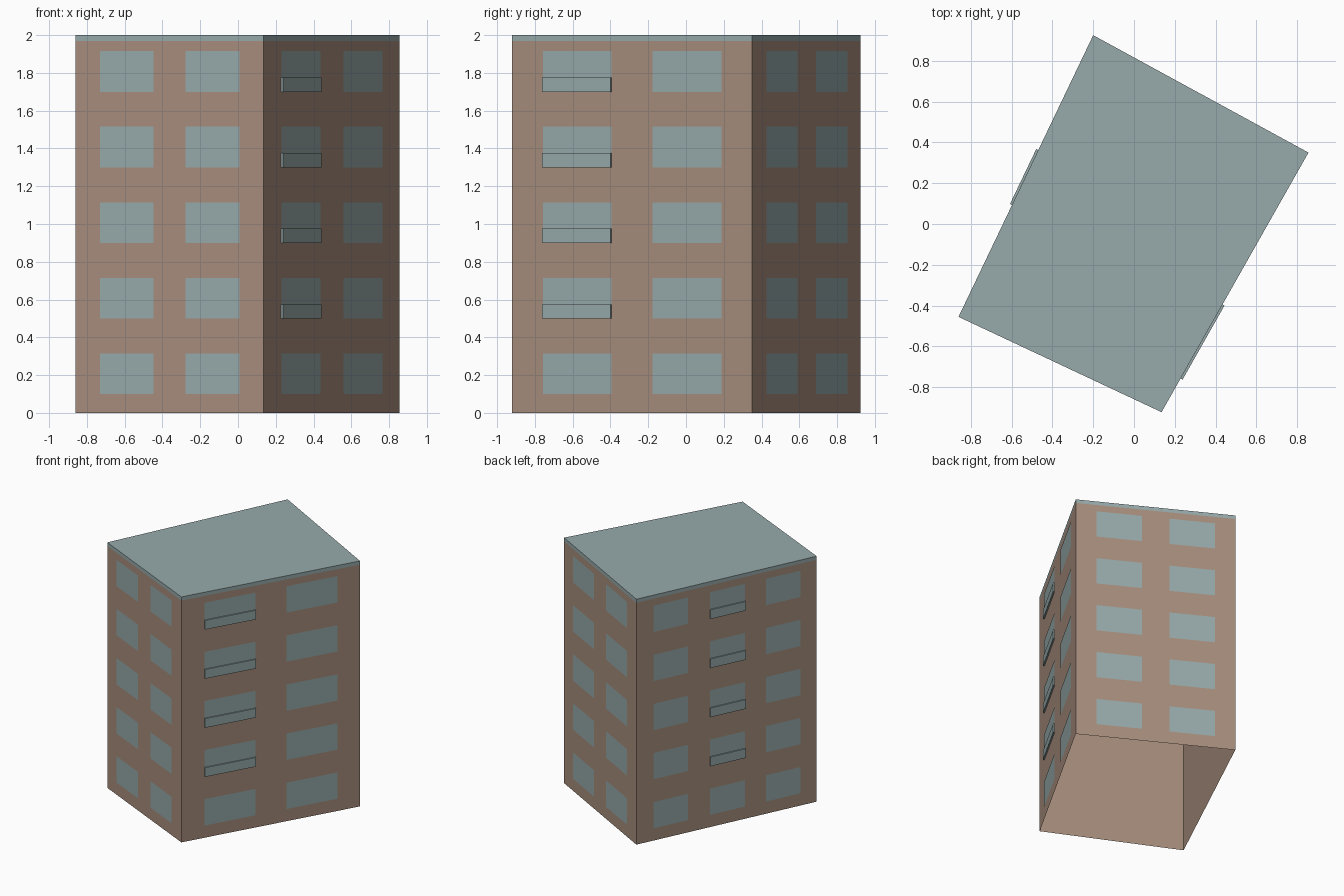
import bpy, bmesh
from mathutils import Vector

cube = bpy.data.objects.get("Cube")
if cube:
    bpy.data.objects.remove(cube, do_unlink=True)


def make_material(name, color):
    mat = bpy.data.materials.new(name)
    mat.use_nodes = True
    mat.diffuse_color = color
    mat.node_tree.nodes["Principled BSDF"].inputs["Base Color"].default_value = color
    return mat


wall_mat = make_material("warm brown plaster", (0.39, 0.27, 0.205, 1))
glass_mat = make_material("grey teal", (0.31, 0.40, 0.40, 1))

# Footprint corners, counter-clockwise from the front left of the page
A, B, C, D = (Vector(p) for p in
              ((-0.86, -0.455), (0.135, -0.922), (0.855, 0.35), (-0.20, 0.925)))
corners = [A, B, C, D]
EAVES, TOP = 1.97, 2.0
FLOORS, STOREY, SILL, WINDOW_H = 5, 0.4, 0.1, 0.215
RAIL_H, RAIL_DEPTH, GAP = 0.075, 0.011, 0.002


def add_object(name, mat, build):
    bm = bmesh.new()
    build(bm)
    mesh = bpy.data.meshes.new(name)
    bm.to_mesh(mesh)
    bm.free()
    mesh.materials.append(mat)
    obj = bpy.data.objects.new(name, mesh)
    bpy.context.collection.objects.link(obj)
    return obj


def face(bm, points):
    return bm.faces.new([bm.verts.new(p) for p in points])


def ring(bm, z0, z1):
    """Four upright sides between two heights, left open at both ends."""
    low = [bm.verts.new((p.x, p.y, z0)) for p in corners]
    high = [bm.verts.new((p.x, p.y, z1)) for p in corners]
    for i in range(4):
        j = (i + 1) % 4
        bm.faces.new((low[i], low[j], high[j], high[i]))
    return high


def wall_point(start, end, t, z, out):
    along = end - start
    normal = Vector((along.y, -along.x)).normalized()
    p = start + along * t + normal * out
    return Vector((p.x, p.y, z))


def panel(bm, start, end, span, z0, z1, out):
    t0, t1 = span
    return face(bm, [wall_point(start, end, t, z, out)
                     for t, z in ((t0, z0), (t1, z0), (t1, z1), (t0, z1))])


# Open-bottomed walls and the flush roof cap
add_object("walls", wall_mat, lambda bm: ring(bm, 0, EAVES))
add_object("roof", glass_mat, lambda bm: bm.faces.new(ring(bm, EAVES, TOP)))

# Each side: its ends, window spans, and the span that carries balcony rails
two = [(0.13, 0.415), (0.587, 0.873)]
three = [(0.095, 0.285), (0.408, 0.603), (0.718, 0.908)]
sides = {
    "front": (A, B, two, None),
    "left": (B, C, two, two[0]),
    "back": (C, D, two, None),
    "right": (D, A, three, three[1]),
}

for side, (start, end, spans, rail_span) in sides.items():
    def windows(bm):
        for floor in range(FLOORS):
            z = SILL + floor * STOREY
            for span in spans:
                panel(bm, start, end, span, z, z + WINDOW_H, GAP)

    def rails(bm):
        # Shallow box fronts on every floor above the ground floor
        for floor in range(1, FLOORS):
            z = SILL + floor * STOREY
            front = panel(bm, start, end, rail_span, z, z + RAIL_H, RAIL_DEPTH)
            normal = (end - start).normalized()
            inward = Vector((-normal.y, normal.x, 0)) * RAIL_DEPTH
            outer = list(front.verts)
            inner = [bm.verts.new(v.co + inward) for v in outer]
            for i in range(4):
                j = (i + 1) % 4
                bm.faces.new((outer[j], outer[i], inner[i], inner[j]))

    add_object(side + "_windows", glass_mat, windows)
    if rail_span:
        add_object(side + "_balcony_rails", glass_mat, rails)
